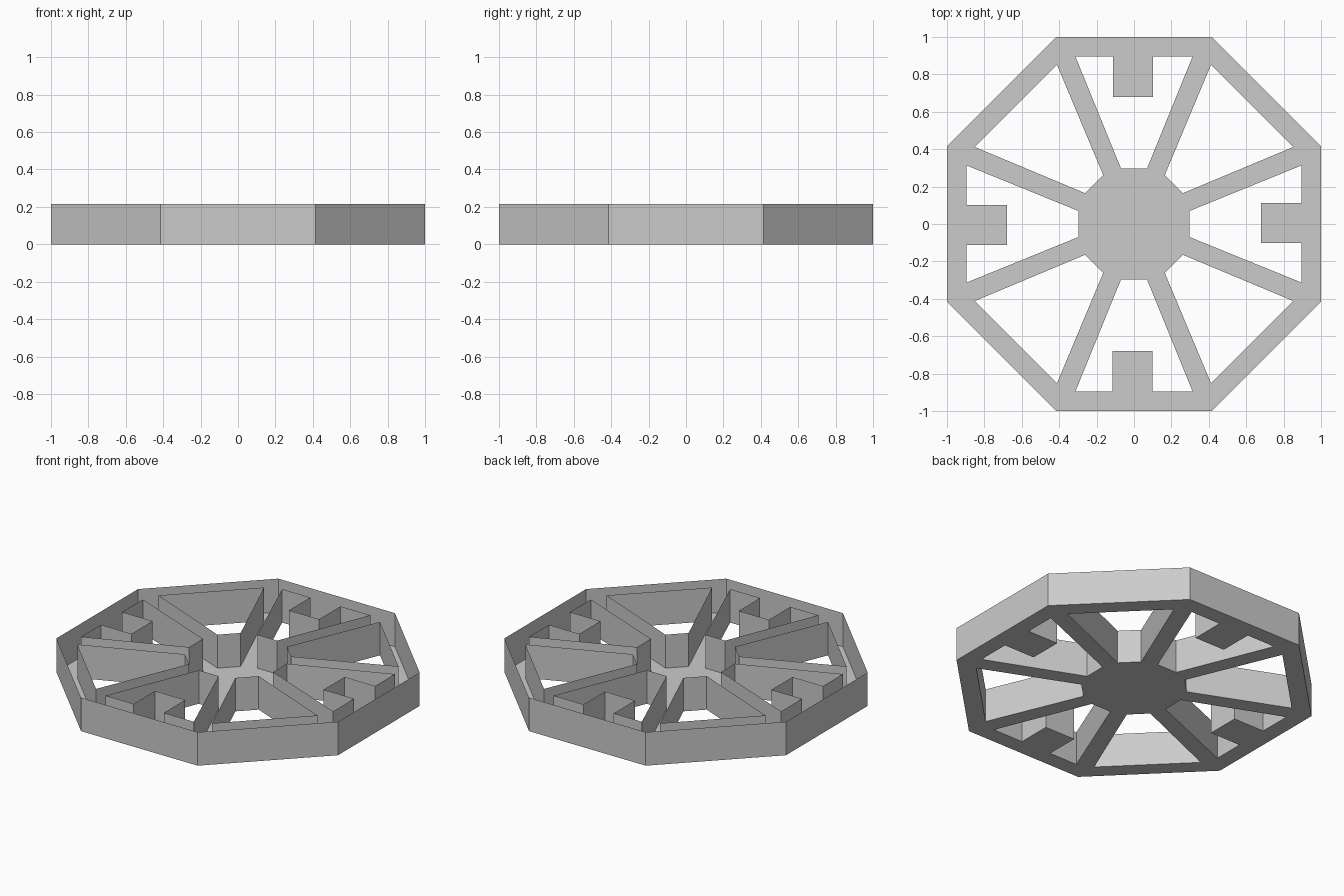
import bpy, bmesh, math
from mathutils import Vector, Matrix

if "Cube" in bpy.data.objects:
    bpy.data.objects.remove(bpy.data.objects["Cube"])

HEIGHT = 0.215
C = math.tan(math.pi / 8)          # half length of an octagon side

# Outer octagon, counter-clockwise
octagon = [(1, -C), (1, C), (C, 1), (-C, 1), (-1, C), (-1, -C), (-C, -1), (C, -1)]

# Opening with a tab reaching in from the rim (drawn on the +y side), clockwise
def tab_gap(left, right):
    return [(-0.07, 0.298), (-0.313, 0.895), (left, 0.895), (left, 0.678),
            (right, 0.678), (right, 0.895), (0.313, 0.895), (0.07, 0.298)]

# Plain opening on the diagonal side, clockwise
plain_gap = [(0.165, 0.262), (0.412, 0.852), (0.852, 0.412), (0.262, 0.165)]

def turned(points, quarter):
    rot = Matrix.Rotation(quarter * math.pi / 2, 2)
    return [rot @ Vector(p) for p in points]

loops = [octagon]
for q in range(4):
    # tabs sit very slightly off centre, all towards -x / -y
    off = -0.006 if q in (0, 3) else 0.006
    if q == 2:
        off = 0.007
    if q == 1:
        off = -0.005
    if q == 1:
        off = -off * -1
    loops.append(turned(tab_gap(off - 0.107, off + 0.107), q))
    loops.append(turned(plain_gap, q))

# Floor plate: octagon with openings, spokes and hub left between them
bm = bmesh.new()
rings, edges = [], []
for pts in loops:
    ring = [bm.verts.new((p[0], p[1], 0)) for p in pts]
    edges += [bm.edges.new((a, b)) for a, b in zip(ring, ring[1:] + ring[:1])]
    rings.append(ring)
bmesh.ops.triangle_fill(bm, use_beauty=True, edges=edges, normal=(0, 0, -1))
for f in bm.faces:
    f.normal_update()
    if f.normal.z > 0:
        f.normal_flip()

# Upright walls along every outline; the top stays open
for ring in rings:
    top = [bm.verts.new((v.co.x, v.co.y, HEIGHT)) for v in ring]
    n = len(ring)
    for i in range(n):
        j = (i + 1) % n
        bm.faces.new((ring[i], ring[j], top[j], top[i]))

mesh = bpy.data.meshes.new("wheel_frame")
bm.to_mesh(mesh)
bm.free()
frame = bpy.data.objects.new("wheel_frame", mesh)
bpy.context.collection.objects.link(frame)
